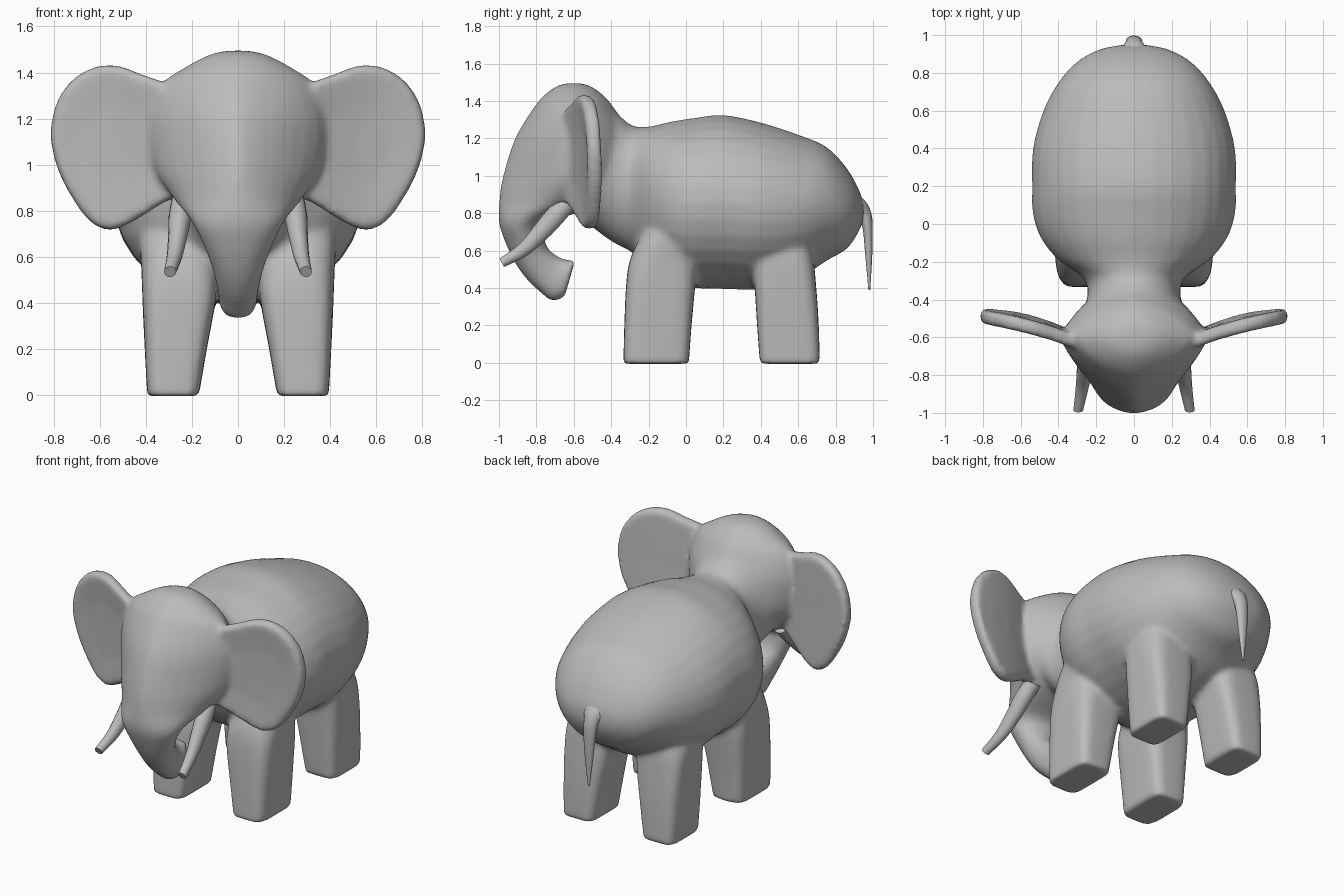
import bpy, bmesh, math
from mathutils import Vector

cube = bpy.data.objects.get("Cube")
if cube:
    bpy.data.objects.remove(cube, do_unlink=True)

grey = bpy.data.materials.new("elephant_grey")
grey.use_nodes = True
grey.diffuse_color = (0.5, 0.5, 0.5, 1)
grey.node_tree.nodes["Principled BSDF"].inputs["Base Color"].default_value = (0.5, 0.5, 0.5, 1)


def spline(rows, steps, closed=False):
    """Catmull-Rom interpolation of rows of numbers."""
    n, out = len(rows), []
    for i in range(n if closed else n - 1):
        ids = [(i + k) % n if closed else min(max(i + k, 0), n - 1) for k in (-1, 0, 1, 2)]
        p = [rows[k] for k in ids]
        for s in range(steps):
            t = s / steps
            out.append([b + t / 2 * (c - a + t * (2 * a - 5 * b + 4 * c - d + t * (3 * (b - c) + d - a)))
                        for a, b, c, d in zip(*p)])
    return out if closed else out + [list(rows[-1])]


def skin(bm, rings):
    """Bridge closed rings of points and cap both ends."""
    vs = [[bm.verts.new(p) for p in r] for r in rings]
    n = len(vs[0])
    faces = [bm.faces.new((a[i], a[(i + 1) % n], b[(i + 1) % n], b[i]))
             for a, b in zip(vs, vs[1:]) for i in range(n)]
    faces += [bm.faces.new(vs[0][::-1]), bm.faces.new(vs[-1])]
    bmesh.ops.recalc_face_normals(bm, faces=faces)


def loft(bm, sections, sides=32, steps=5, mirror=False):
    """Sections: x, y, z, tilt, half width along x, half depth along the tilt, squareness."""
    for side in ((1, -1) if mirror else (1,)):
        rings = []
        for x, y, z, tilt, w, h, power in spline(sections, steps):
            tilt, ring = math.radians(tilt), []
            for i in range(sides):
                a = 2 * math.pi * i / sides
                c, s = [math.copysign(abs(f) ** (2 / power), f) for f in (math.cos(a), math.sin(a))]
                ring.append(Vector((side * (x + w * c), y + h * s * math.cos(tilt),
                                    z + h * s * math.sin(tilt))))
            rings.append(ring)
        skin(bm, rings)


def finish(bm, name, angle=50):
    mesh = bpy.data.meshes.new(name)
    bm.to_mesh(mesh)
    bm.free()
    mesh.materials.append(grey)
    ob = bpy.data.objects.new(name, mesh)
    bpy.context.collection.objects.link(ob)
    bpy.ops.object.select_all(action='DESELECT')
    ob.select_set(True)
    bpy.context.view_layer.objects.active = ob
    bpy.ops.object.shade_smooth_by_angle(angle=math.radians(angle))
    return ob


# Torso and neck, lofted from front to back
bm = bmesh.new()
torso = [(-.62, 1.10, .30, .26), (-.53, 1.085, .31, .335), (-.40, 1.005, .25, .355),
         (-.29, .93, .265, .34), (-.19, .88, .40, .385), (-.08, .86, .49, .43),
         (.05, .855, .535, .455), (.2, .86, .54, .465), (.4, .84, .535, .445),
         (.6, .835, .48, .385), (.75, .85, .40, .305), (.86, .825, .30, .215),
         (.925, .815, .18, .11), (.95, .81, .05, .04)]
loft(bm, [(0, y, z, 90, w, h, 2) for y, z, w, h in torso])

# Wedge-shaped head tapering into the round, curled trunk
head = [(-.60, 1.495, 0, .05, .04, 2), (-.60, 1.475, 0, .13, .10, 1.9),
        (-.60, 1.42, 0, .235, .17, 1.7), (-.60, 1.35, 0, .33, .225, 1.5),
        (-.60, 1.2, 0, .385, .315, 1.4), (-.62, 1.0, 0, .37, .36, 1.4),
        (-.71, .86, 0, .285, .29, 1.6), (-.865, .75, 0, .20, .135, 1.9),
        (-.86, .65, 5, .15, .105, 2), (-.815, .56, 20, .115, .10, 2),
        (-.735, .475, 60, .09, .105, 2.2), (-.665, .44, 66, .085, .12, 2.5),
        (-.62, .455, 74, .085, .105, 2.5)]
loft(bm, [(0, *row) for row in head])

# Four squared legs, narrowing into the shoulders and hips
loft(bm, [(.282, -.16, -.005, 0, .112, .175, 5), (.27, -.15, .2, 0, .135, .18, 4.5),
          (.255, -.135, .42, 0, .16, .185, 4), (.255, -.12, .55, 0, .165, .18, 3),
          (.26, -.07, .68, 0, .165, .17, 2.5), (.25, -.03, .8, 0, .14, .12, 2)], mirror=True)
loft(bm, [(.282, .555, -.005, 0, .112, .16, 5), (.27, .545, .2, 0, .135, .165, 4.5),
          (.255, .53, .42, 0, .16, .165, 4), (.25, .51, .58, 0, .165, .165, 3),
          (.24, .47, .75, 0, .14, .14, 2)], mirror=True)

# Ears: curved plates with a raised rim, swept slightly backwards
outline = [(.30, 1.33), (.42, 1.395), (.55, 1.435), (.68, 1.40), (.78, 1.29), (.815, 1.13),
           (.78, .97), (.705, .83), (.635, .745), (.55, .715), (.45, .755), (.32, .835),
           (.22, .89), (.22, 1.1)]
profile = [(.02, -.025), (.5, -.028), (.85, -.038), (.95, -.04), (.99, -.025), (1, 0),
           (.99, .025), (.95, .038), (.5, .038), (.02, .038)]
cx, cz = .52, 1.08
for side in (1, -1):
    rings = []
    for s, off in profile:
        ring = []
        for px, pz in spline(outline, 4, closed=True):
            x, z = cx + s * (px - cx), cz + s * (pz - cz)
            inward = .81 - x
            y = -.485 - .1 * inward - .32 * inward ** 2 + off - .04 * (z - cz)
            ring.append(Vector((side * x, y, z)))
        rings.append(ring)
    skin(bm, rings)

# Blend torso, head, legs and ears into one skin
body = finish(bm, "body")
remesh = body.modifiers.new("blend", 'REMESH')
remesh.mode = 'VOXEL'
remesh.voxel_size = .015
remesh.use_smooth_shade = True
smooth = body.modifiers.new("soften", 'SMOOTH')
smooth.factor = .5
smooth.iterations = 12

# Tusks with blunt tips
bm = bmesh.new()
loft(bm, [(.235, -.63, .86, -37, .05, .05, 2), (.25, -.70, .785, -37, .05, .055, 2),
          (.26, -.775, .70, -45, .043, .05, 2), (.275, -.87, .605, -55, .034, .038, 2),
          (.295, -.985, .535, -62, .026, .026, 2)], sides=14, mirror=True)
finish(bm, "tusks")

# Tail
bm = bmesh.new()
loft(bm, [(0, .85, .82, 90, .14, .12, 2), (0, .91, .825, 85, .09, .075, 2),
          (0, .95, .80, 45, .05, .043, 2), (0, .97, .73, 0, .042, .028, 2),
          (0, .977, .58, 0, .028, .019, 2), (0, .98, .39, 0, .006, .005, 2)], sides=16)
finish(bm, "tail")
